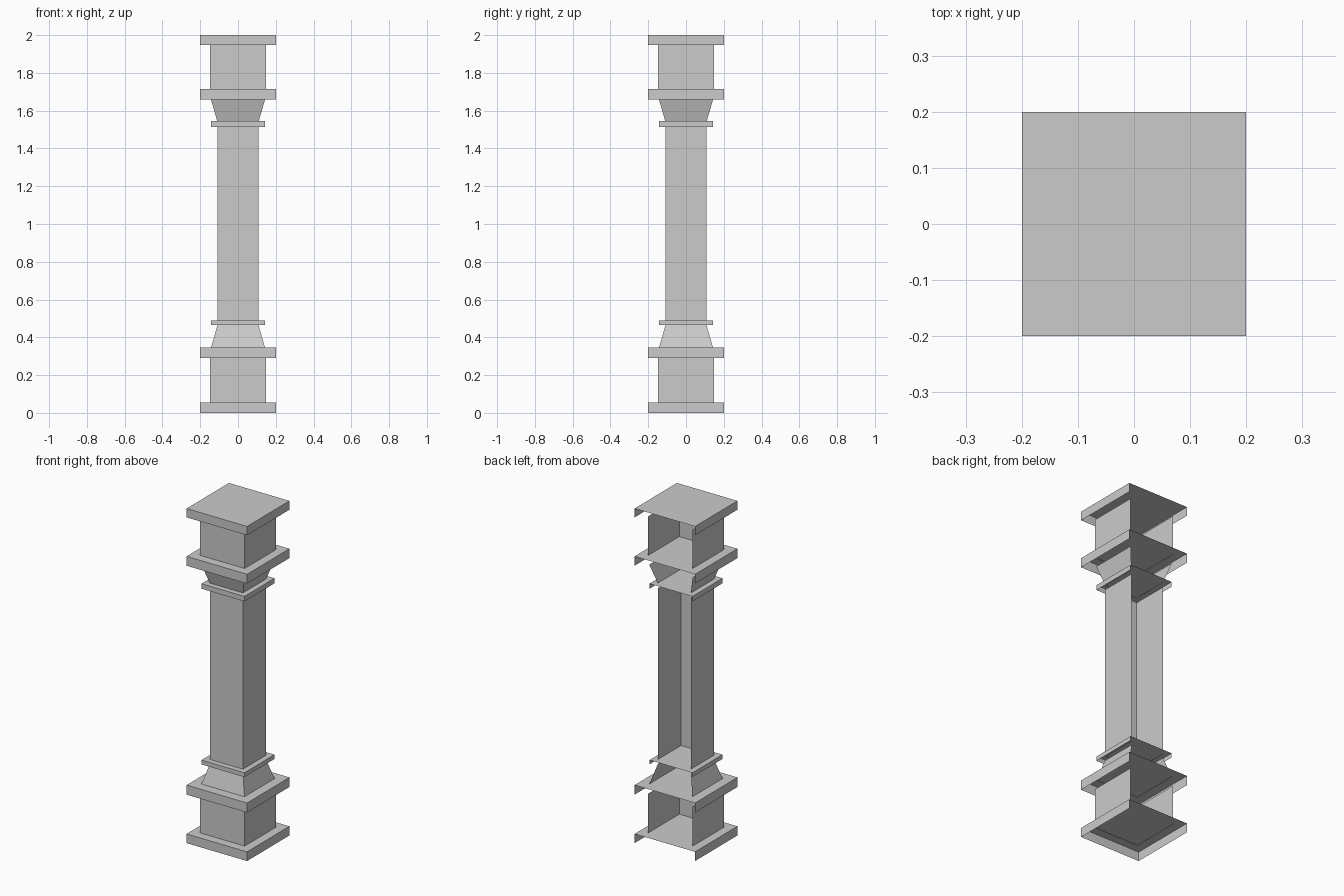
import bpy
import bmesh

if "Cube" in bpy.data.objects:
    bpy.data.objects.remove(bpy.data.objects["Cube"])


def section(name, z0, z1, half0, half1, capped):
    """Square section, open at the back and underneath; slabs get a top cap."""
    bm = bmesh.new()
    rings = []
    for z, h in ((z0, half0), (z1, half1)):
        # back left, front left, front right, back right
        rings.append([bm.verts.new((x * h, y * h, z))
                      for x, y in ((-1, 1), (-1, -1), (1, -1), (1, 1))])
    low, high = rings
    for i in range(3):
        bm.faces.new((low[i], low[i + 1], high[i + 1], high[i]))
    if capped:
        bm.faces.new(high)
    mesh = bpy.data.meshes.new(name)
    bm.to_mesh(mesh)
    bm.free()
    obj = bpy.data.objects.new(name, mesh)
    bpy.context.collection.objects.link(obj)


SLAB, BLOCK, NECK, COLLAR, SHAFT = 0.2, 0.147, 0.143, 0.142, 0.109
SINK = 0.002  # uncapped parts sit slightly into the slab below

# Slabs and collars: name, bottom, top, half width
for name, z0, z1, half in (
        ("base_slab", 0.0, 0.055, SLAB),
        ("pedestal_slab", 0.29, 0.347, SLAB),
        ("lower_collar", 0.464, 0.49, COLLAR),
        ("upper_collar", 1.514, 1.544, COLLAR),
        ("capital_slab", 1.658, 1.714, SLAB),
        ("top_slab", 1.947, 2.0, SLAB)):
    section(name, z0, z1, half, half, True)

# Hollow parts between them: name, bottom, top, lower and upper half width
for name, z0, z1, half0, half1 in (
        ("pedestal_block", 0.055, 0.29, BLOCK, BLOCK),
        ("lower_flare", 0.347, 0.464, NECK, SHAFT),
        ("shaft", 0.49, 1.514, SHAFT, SHAFT),
        ("upper_flare", 1.544, 1.658, SHAFT, NECK),
        ("capital_block", 1.714, 1.947, BLOCK, BLOCK)):
    section(name, z0 - SINK, z1, half0, half1, False)
